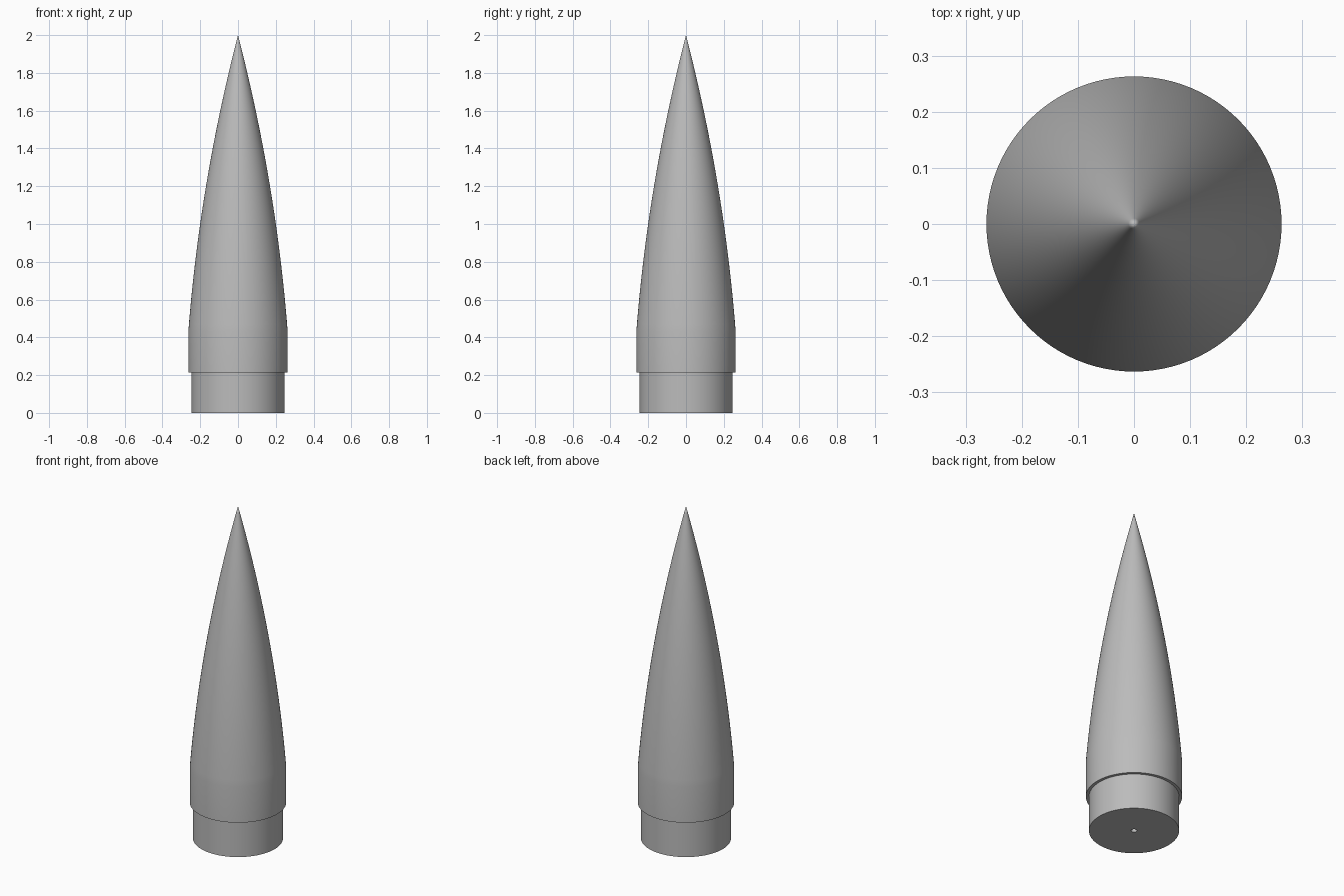
import bpy, bmesh, math

cube = bpy.data.objects.get("Cube")
if cube:
    bpy.data.objects.remove(cube, do_unlink=True)

SEGMENTS = 96
BODY_R, SHOULDER_R, HOLE_R = 0.263, 0.246, 0.016
SHOULDER_TOP, CURVE_START, TIP = 0.215, 0.43, 2.0

grey = bpy.data.materials.new("plain grey")
grey.use_nodes = True
colour = (0.50, 0.50, 0.50, 1.0)
grey.diffuse_color = colour
grey.node_tree.nodes["Principled BSDF"].inputs["Base Color"].default_value = colour


def lathe(name, profile):
    """Revolve an (r, z) profile around the z axis."""
    bm = bmesh.new()
    verts = [bm.verts.new((r, 0, z)) for r, z in profile]
    edges = [bm.edges.new(pair) for pair in zip(verts, verts[1:])]
    bmesh.ops.spin(bm, geom=verts + edges, cent=(0, 0, 0), axis=(0, 0, 1),
                   angle=math.tau, steps=SEGMENTS, use_duplicate=False)
    bmesh.ops.remove_doubles(bm, verts=bm.verts, dist=1e-5)
    bmesh.ops.recalc_face_normals(bm, faces=bm.faces)
    mesh = bpy.data.meshes.new(name)
    bm.to_mesh(mesh)
    bm.free()
    mesh.materials.append(grey)
    obj = bpy.data.objects.new(name, mesh)
    bpy.context.collection.objects.link(obj)
    bpy.ops.object.select_all(action='DESELECT')
    obj.select_set(True)
    bpy.context.view_layer.objects.active = obj
    bpy.ops.object.shade_smooth_by_angle(angle=math.radians(30))
    return obj


# Pointed shell: short straight band, then a parabolic taper to a sharp tip
K, STEPS = 0.7, 40
taper = []
for i in range(STEPS + 1):
    t = 1 - i / STEPS
    taper.append((BODY_R * (2 * t - K * t * t) / (2 - K),
                  TIP - t * (TIP - CURVE_START)))
lathe("nose_shell", [(SHOULDER_R - 0.01, SHOULDER_TOP), (BODY_R, SHOULDER_TOP)] + taper)

# Narrower fitting collar with a small blind hole in its base
lathe("shoulder", [(0, 0.12), (HOLE_R, 0.12), (HOLE_R, 0), (SHOULDER_R, 0),
                   (SHOULDER_R, SHOULDER_TOP + 0.01), (0, SHOULDER_TOP + 0.01)])
